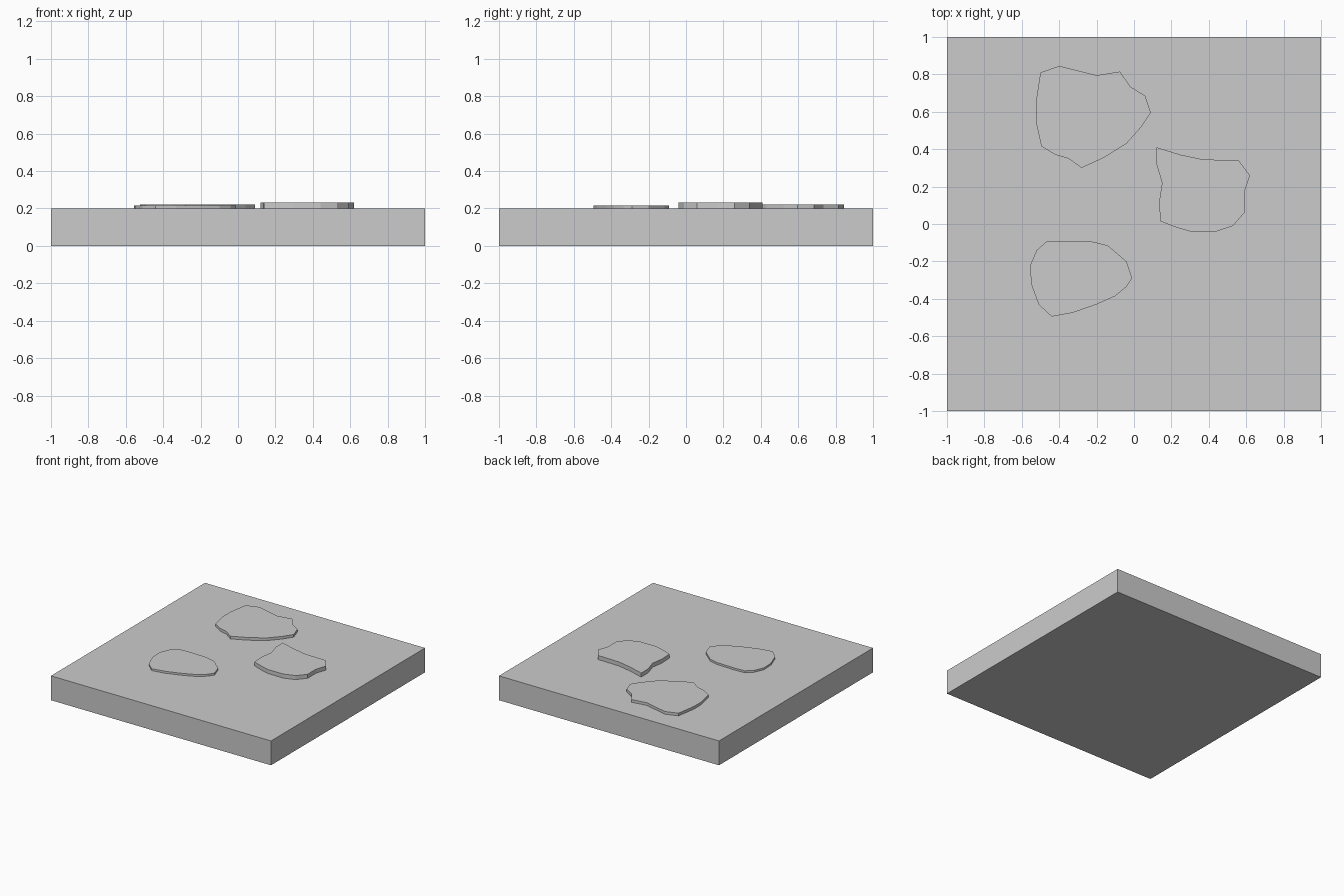
import bpy
import bmesh

if "Cube" in bpy.data.objects:
    bpy.data.objects.remove(bpy.data.objects["Cube"], do_unlink=True)

SLAB_TOP = 0.2

# One stone grey for everything
stone_grey = bpy.data.materials.new("stone_grey")
stone_grey.use_nodes = True
colour = (0.6, 0.6, 0.6, 1)
stone_grey.diffuse_color = colour
stone_grey.node_tree.nodes["Principled BSDF"].inputs["Base Color"].default_value = colour


def extruded_part(name, outline, bottom, top, chamfer=0):
    """Extrude a flat outline upwards, with an optional small chamfer on its upper rim."""
    bm = bmesh.new()
    base = bm.faces.new([bm.verts.new((x, y, bottom)) for x, y in outline])
    base.normal_update()
    if base.normal.z > 0:
        base.normal_flip()
    result = bmesh.ops.extrude_face_region(bm, geom=[base], use_keep_orig=True)
    for item in result["geom"]:
        if isinstance(item, bmesh.types.BMVert):
            item.co.z = top
    bmesh.ops.recalc_face_normals(bm, faces=bm.faces)
    if chamfer:
        rim = [e for e in bm.edges if all(v.co.z == item_top for v in e.verts
                                          for item_top in [max(w.co.z for w in bm.verts)])]
        bmesh.ops.bevel(bm, geom=rim, offset=chamfer, segments=1, affect='EDGES')
    mesh = bpy.data.meshes.new(name)
    bm.to_mesh(mesh)
    bm.free()
    mesh.materials.append(stone_grey)
    part = bpy.data.objects.new(name, mesh)
    bpy.context.collection.objects.link(part)
    return part


# Square ground slab
extruded_part("ground_slab", [(-1, -1), (1, -1), (1, 1), (-1, 1)], 0, SLAB_TOP)

# Irregular flat stones lying on the slab
back_outline = [
    (-.5, .81), (-.4, .845), (-.2, .795), (-.075, .815), (-.02, .735), (.06, .685),
    (.09, .595), (.04, .52), (-.04, .43), (-.16, .355), (-.28, .3), (-.35, .35),
    (-.42, .37), (-.495, .415), (-.525, .55), (-.525, .65)]
side_outline = [
    (.12, .41), (.25, .37), (.37, .345), (.56, .34), (.62, .26), (.59, .17),
    (.59, .06), (.53, -.01), (.44, -.04), (.3, -.04), (.23, -.02), (.14, .015),
    (.135, .12), (.15, .22), (.12, .32)]
front_outline = [
    (-.47, -.095), (-.38, -.09), (-.22, -.095), (-.14, -.115), (-.04, -.2),
    (-.01, -.29), (-.04, -.335), (-.1, -.385), (-.2, -.43), (-.33, -.475),
    (-.44, -.495), (-.51, -.43), (-.55, -.32), (-.555, -.22), (-.52, -.14)]

extruded_part("back_stone", back_outline, SLAB_TOP, 0.222)
extruded_part("side_stone", side_outline, SLAB_TOP, 0.233)
extruded_part("front_stone", front_outline, SLAB_TOP, 0.216)
